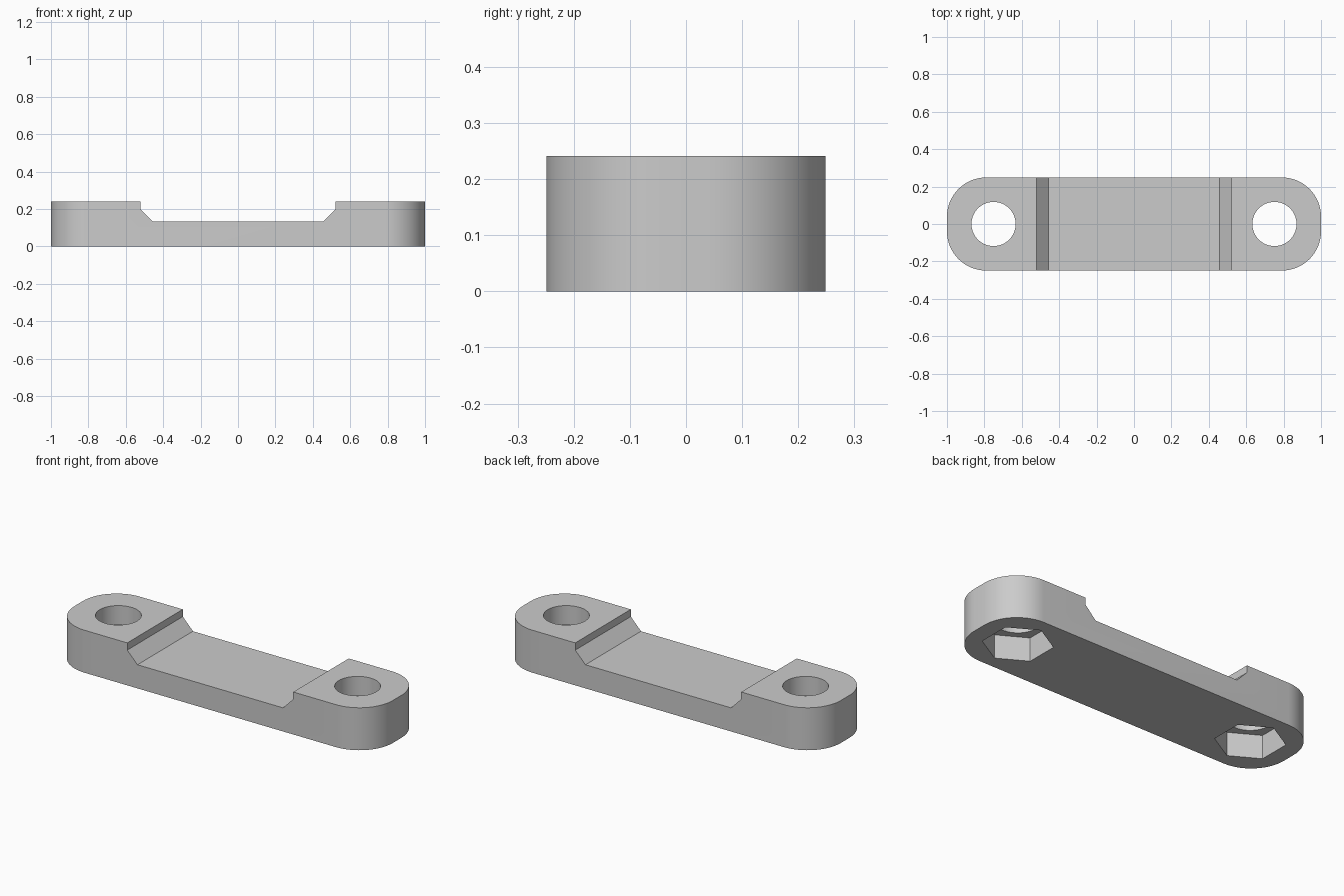
import bpy
import bmesh
from math import cos, sin, pi, radians
from mathutils import Vector

if "Cube" in bpy.data.objects:
    bpy.data.objects.remove(bpy.data.objects["Cube"], do_unlink=True)

HALF_WIDTH, HEIGHT = 0.249, 0.241
CORNER = 0.21                     # corner rounding radius
HOLE_X, HOLE_R = 0.751, 0.118
NUT_R, NUT_DEPTH = 0.179, 0.133

grey = bpy.data.materials.new("plain_grey")
grey.use_nodes = True
grey.diffuse_color = (0.6, 0.6, 0.6, 1)
grey.node_tree.nodes["Principled BSDF"].inputs["Base Color"].default_value = (0.6, 0.6, 0.6, 1)


def prism(name, points, extrude):
    """Extrude a flat outline along a vector into a solid."""
    bm = bmesh.new()
    face = bm.faces.new([bm.verts.new(p) for p in points])
    moved = bmesh.ops.extrude_face_region(bm, geom=[face])["geom"]
    verts = [v for v in moved if isinstance(v, bmesh.types.BMVert)]
    bmesh.ops.translate(bm, verts=verts, vec=Vector(extrude))
    bmesh.ops.recalc_face_normals(bm, faces=bm.faces)
    mesh = bpy.data.meshes.new(name)
    bm.to_mesh(mesh)
    bm.free()
    mesh.materials.append(grey)
    obj = bpy.data.objects.new(name, mesh)
    bpy.context.collection.objects.link(obj)
    return obj


def ring(x, radius, sides, z, start=0.0):
    return [(x + radius * cos(start + 2 * pi * i / sides),
             radius * sin(start + 2 * pi * i / sides), z) for i in range(sides)]


def cut(target, cutter):
    """Subtract a cutter from the target and remove the cutter."""
    cutter.hide_render = True
    mod = target.modifiers.new("cut", 'BOOLEAN')
    mod.operation, mod.solver, mod.object = 'DIFFERENCE', 'EXACT', cutter
    bpy.context.view_layer.objects.active = target
    bpy.ops.object.modifier_apply(modifier=mod.name)
    bpy.data.objects.remove(cutter, do_unlink=True)


# Bar with rounded ends
outline = []
for corner, (sx, sy) in enumerate([(1, 1), (-1, 1), (-1, -1), (1, -1)]):
    for step in range(17):
        a = pi / 2 * (corner + step / 16)
        outline.append((sx * (1 - CORNER) + CORNER * cos(a),
                        sy * (HALF_WIDTH - CORNER) + CORNER * sin(a), 0))
bar = prism("clamp_bar", outline, (0, 0, HEIGHT))

# Recess across the top, with sloped lower shoulders
right_side = [(0.457, 0.134), (0.521, 0.2), (0.521, 0.4)]
profile = right_side + [(-x, z) for x, z in reversed(right_side)]
cut(bar, prism("recess_cutter", [(x, -0.5, z) for x, z in profile], (0, 1, 0)))

# Bolt holes with hexagonal nut pockets underneath
for side in (-1, 1):
    x = side * HOLE_X
    cut(bar, prism("hole_cutter", ring(x, HOLE_R, 64, -0.1), (0, 0, 0.5)))
    cut(bar, prism("nut_cutter", ring(x, NUT_R, 6, -0.1, pi / 6), (0, 0, 0.1 + NUT_DEPTH)))

bpy.ops.object.select_all(action='DESELECT')
bar.select_set(True)
bpy.context.view_layer.objects.active = bar
bpy.ops.object.shade_smooth_by_angle(angle=radians(30))
